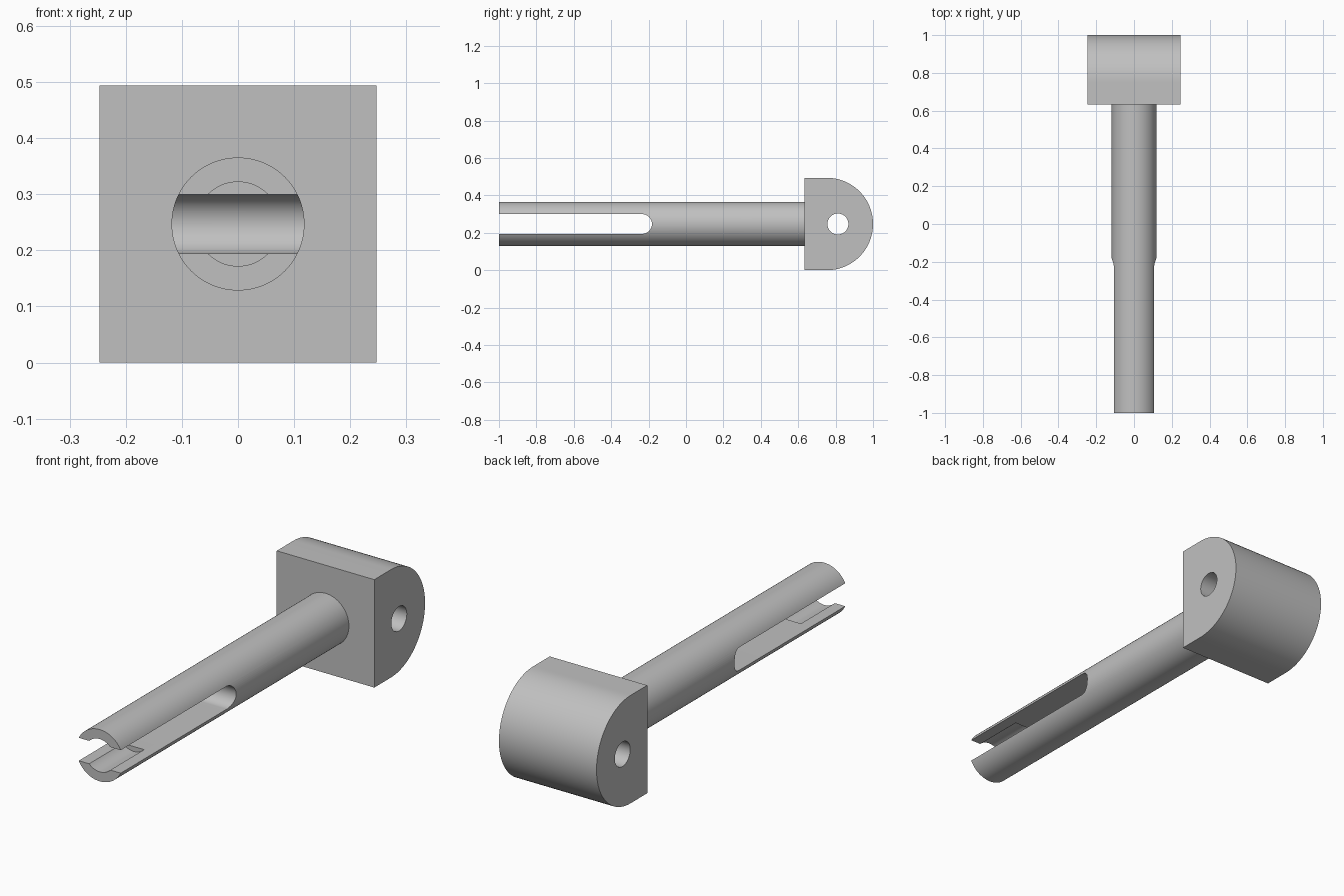
import bpy
import bmesh
from math import cos, sin, pi, radians
from mathutils import Matrix, Vector

if "Cube" in bpy.data.objects:
    bpy.data.objects.remove(bpy.data.objects["Cube"])

MID = 0.247          # height of the shaft axis, half the head size
SHAFT_R = 0.1185
SLOT_R = 0.0525

steel = bpy.data.materials.new("grey_steel")
steel.use_nodes = True
GREY = (0.53, 0.53, 0.53, 1)
steel.diffuse_color = GREY
steel.node_tree.nodes["Principled BSDF"].inputs["Base Color"].default_value = GREY


def finish(name, bm):
    bmesh.ops.recalc_face_normals(bm, faces=bm.faces)
    mesh = bpy.data.meshes.new(name)
    bm.to_mesh(mesh)
    bm.free()
    mesh.materials.append(steel)
    obj = bpy.data.objects.new(name, mesh)
    bpy.context.collection.objects.link(obj)
    return obj


def rod(name, radius, start, end, axis, y=0.0):
    """Cylinder along 'X' or 'Y' at the shaft height."""
    bm = bmesh.new()
    turn = Matrix.Rotation(pi / 2, 4, "Y" if axis == "X" else "X")
    mid = (start + end) / 2
    centre = Vector((mid, y, MID)) if axis == "X" else Vector((0, mid, MID))
    bmesh.ops.create_cone(bm, cap_ends=True, segments=96, radius1=radius,
                          radius2=radius, depth=end - start,
                          matrix=Matrix.Translation(centre) @ turn)
    return finish(name, bm)


def d_block(name, flat_y, arc_y, radius, half_width):
    """Block extruded along x, flat at flat_y and rounded towards +y."""
    steps = 48
    points = [(flat_y, MID - radius)]
    for i in range(steps + 1):
        a = -pi / 2 + pi * i / steps
        points.append((arc_y + radius * cos(a), MID + radius * sin(a)))
    points.append((flat_y, MID + radius))
    bm = bmesh.new()
    face = bm.faces.new([bm.verts.new((-half_width, y, z)) for y, z in points])
    out = bmesh.ops.extrude_face_region(bm, geom=[face])
    moved = [v for v in out["geom"] if isinstance(v, bmesh.types.BMVert)]
    bmesh.ops.translate(bm, verts=moved, vec=(2 * half_width, 0, 0))
    return finish(name, bm)


def select_only(obj):
    bpy.ops.object.select_all(action="DESELECT")
    obj.select_set(True)
    bpy.context.view_layer.objects.active = obj


def cut(obj, cutter):
    mod = obj.modifiers.new("cut", "BOOLEAN")
    mod.operation = "DIFFERENCE"
    mod.solver = "EXACT"
    mod.object = cutter
    select_only(obj)
    bpy.ops.object.modifier_apply(modifier=mod.name)
    bpy.data.objects.remove(cutter)


# Rounded head with a cross hole
head = d_block("head", 0.633, 1 - MID, MID, MID)
cut(head, rod("pin_hole", 0.056, -0.4, 0.4, "X", y=0.812))

# Shaft with a blind bore and an open-ended slot
shaft = rod("shaft", SHAFT_R, -1.0, 0.64, "Y")
cut(shaft, rod("bore", 0.075, -1.1, -0.755, "Y"))
cut(shaft, d_block("slot", -1.2, -0.182 - SLOT_R, SLOT_R, 0.3))

for part in (head, shaft):
    select_only(part)
    bpy.ops.object.shade_smooth_by_angle(angle=radians(30))
